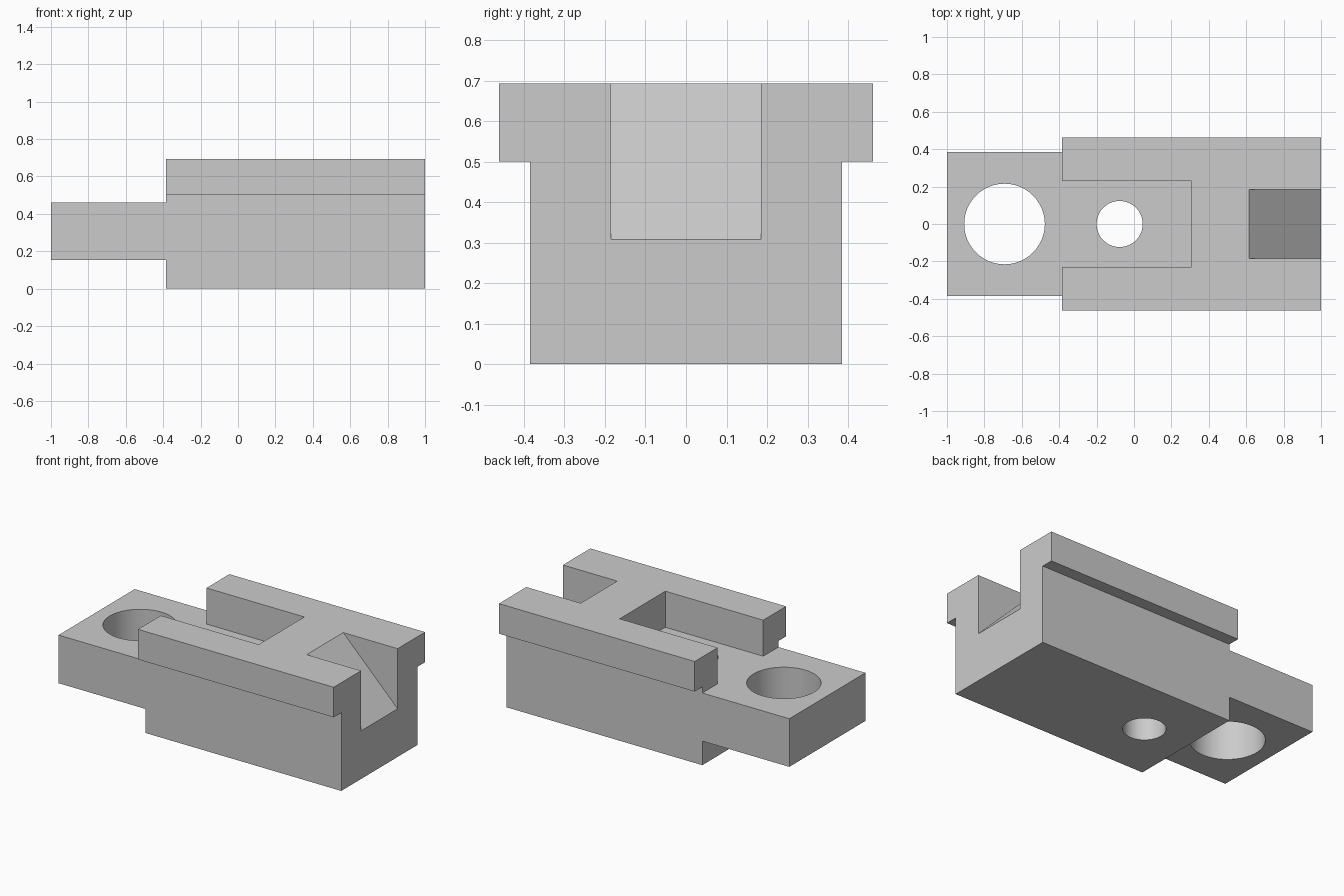
import bpy
import bmesh
from mathutils import Vector

if "Cube" in bpy.data.objects:
    bpy.data.objects.remove(bpy.data.objects["Cube"], do_unlink=True)

U = 1 / 13  # one design unit: the block is 26 units long

grey = bpy.data.materials.new("plain grey")
grey.use_nodes = True
grey.diffuse_color = (0.6, 0.6, 0.6, 1)
grey.node_tree.nodes["Principled BSDF"].inputs["Base Color"].default_value = (0.6, 0.6, 0.6, 1)


def prism(name, profile, half_width):
    """Extrude an x-z side profile across y."""
    bm = bmesh.new()
    face = bm.faces.new([bm.verts.new((x * U, -half_width * U, z * U)) for x, z in profile])
    out = bmesh.ops.extrude_face_region(bm, geom=[face])
    moved = [v for v in out["geom"] if isinstance(v, bmesh.types.BMVert)]
    bmesh.ops.translate(bm, verts=moved, vec=(0, 2 * half_width * U, 0))
    bmesh.ops.recalc_face_normals(bm, faces=bm.faces)
    mesh = bpy.data.meshes.new(name)
    bm.to_mesh(mesh)
    bm.free()
    mesh.materials.append(grey)
    ob = bpy.data.objects.new(name, mesh)
    bpy.context.collection.objects.link(ob)
    return ob


def box(name, x0, x1, z0, z1, half_width, y=0):
    ob = prism(name, [(x0, z0), (x1, z0), (x1, z1), (x0, z1)], half_width)
    ob.data.transform(ob.matrix_world.Translation(Vector((0, y * U, 0))))
    return ob


def bore(name, x, radius):
    bpy.ops.mesh.primitive_cylinder_add(vertices=96, radius=radius * U, depth=24 * U,
                                        location=(x * U, 0, 4 * U))
    ob = bpy.context.object
    ob.name = name
    ob.data.materials.append(grey)
    return ob


# Block with a thinner tongue at the left end of its side profile
block = prism("slotted_block", [(-13, 2), (-5, 2), (-5, 0), (13, 0),
                                (13, 9), (-5, 9), (-5, 6), (-13, 6)], 6)

cutters = [
    # Side recesses below the overhanging rails
    box("side_recess_front", -15, 15, -1, 6.5, 1, -6),
    box("side_recess_back", -15, 15, -1, 6.5, 1, 6),
    # Pocket level with the tongue, between the rails
    box("rail_pocket", -6, 4, 6, 11, 3),
    # Sloping notch at the right end
    prism("ramp_notch", [(7, 10), (8, 9), (13, 4), (14, 3), (14, 10)], 2.4),
    # Through holes
    bore("tongue_hole", -9, 2.8),
    bore("pocket_hole", -1, 1.6),
]

bpy.ops.object.select_all(action="DESELECT")
bpy.context.view_layer.objects.active = block
block.select_set(True)
for cutter in cutters:
    cutter.hide_render = True
    mod = block.modifiers.new(cutter.name, "BOOLEAN")
    mod.operation = "DIFFERENCE"
    mod.solver = "EXACT"
    mod.object = cutter
    bpy.ops.object.modifier_apply(modifier=mod.name)
for cutter in cutters:
    bpy.data.objects.remove(cutter, do_unlink=True)

# Smooth bores, crisp block edges
bpy.ops.object.shade_smooth_by_angle(angle=0.5)
